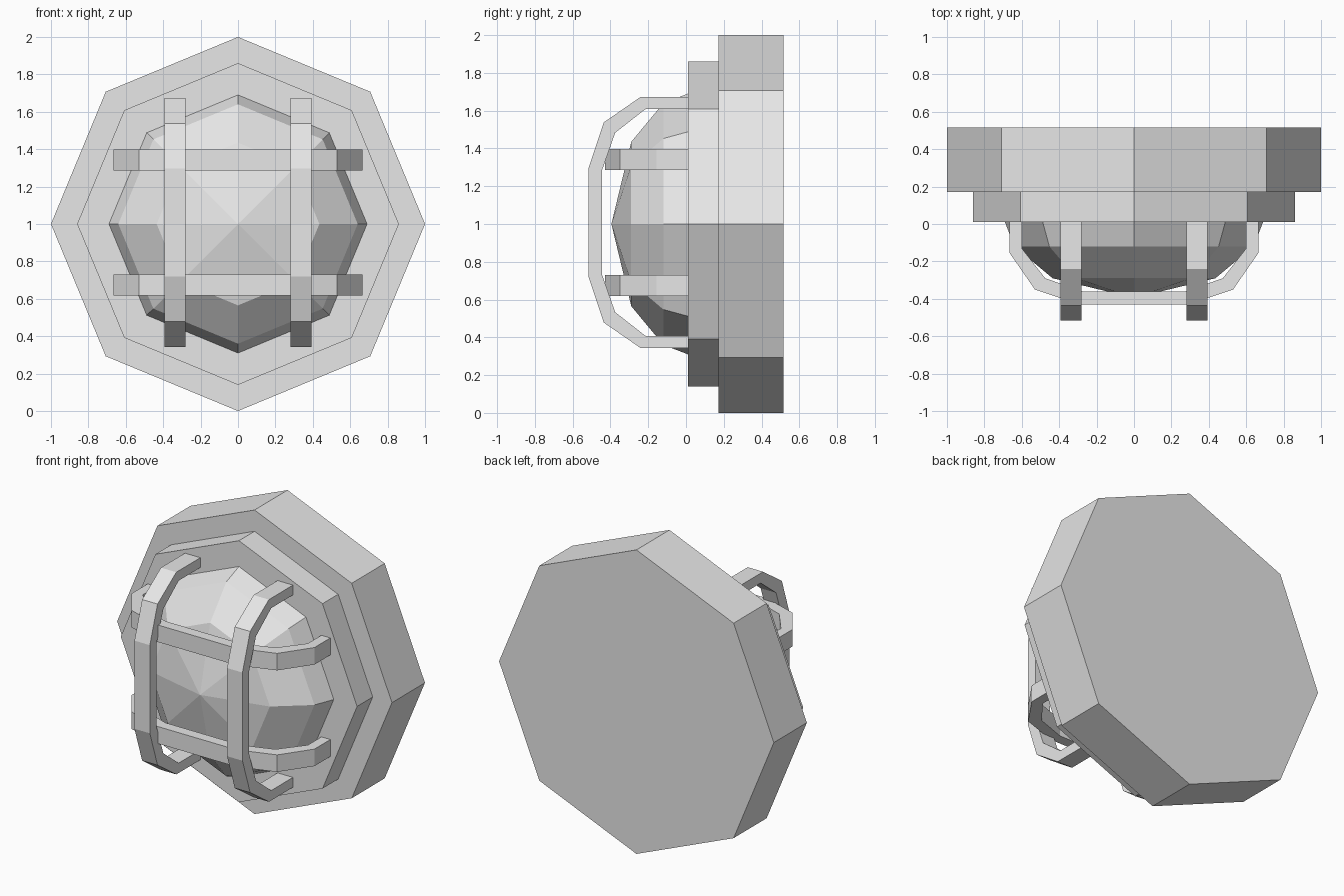
import bpy, bmesh, math
from mathutils import Vector

cube = bpy.data.objects.get("Cube")
if cube:
    bpy.data.objects.remove(cube, do_unlink=True)

grey = bpy.data.materials.new("plain_grey")
grey.use_nodes = True
grey.diffuse_color = (0.8, 0.8, 0.8, 1)
grey.node_tree.nodes["Principled BSDF"].inputs["Base Color"].default_value = grey.diffuse_color

SIDES = 8
MID = 1.0     # height of the lamp axis
FACE = 0.01   # y of the plate that carries the dome and the bars


def finish(name, bm):
    bmesh.ops.recalc_face_normals(bm, faces=bm.faces)
    mesh = bpy.data.meshes.new(name)
    bm.to_mesh(mesh)
    bm.free()
    mesh.materials.append(grey)
    obj = bpy.data.objects.new(name, mesh)
    bpy.context.collection.objects.link(obj)
    return obj


def bridge(bm, loops):
    """Join neighbouring vertex loops with quads."""
    for a, b in zip(loops, loops[1:]):
        n = len(a)
        for i in range(n):
            j = (i + 1) % n
            bm.faces.new((a[i], a[j], b[j], b[i]))


def turned(name, profile, tip=None):
    """Eight-sided solid around the y axis from (radius, y) pairs."""
    bm = bmesh.new()
    loops = []
    for r, y in profile:
        angles = [math.tau * i / SIDES for i in range(SIDES)]
        loops.append([bm.verts.new((r * math.cos(a), y, MID + r * math.sin(a))) for a in angles])
    bridge(bm, loops)
    bm.faces.new(loops[0])
    if tip is None:
        bm.faces.new(loops[-1])
    else:
        apex = bm.verts.new((0, tip, MID))
        last = loops[-1]
        for i in range(SIDES):
            bm.faces.new((last[i], last[(i + 1) % SIDES], apex))
    return finish(name, bm)


# Stepped backplate and faceted dome
turned("backplate", [(1, 0.515), (1, 0.172)])
turned("mounting_ring", [(0.86, 0.172), (0.86, FACE)])
turned("lamp_dome", [(0.69, FACE), (0.64, -0.12), (0.435, -0.29)], tip=-0.395)

# Half of the guard bar outline: (offset from axis, y)
OUTER = [(0.665, FACE), (0.665, -0.24), (0.53, -0.435), (0.29, -0.515)]
INNER = [(0.6, FACE), (0.6, -0.215), (0.475, -0.375), (0.275, -0.445)]
HALF_WIDTH = 0.056


def whole(half):
    return half + [(-u, y) for u, y in reversed(half)]


def guard_bar(name, place, shift):
    """Bent bar; place(u, y, w) maps bar coordinates into the model."""
    bm = bmesh.new()
    loops = []
    for i, (o, n) in enumerate(zip(whole(OUTER), whole(INNER))):
        dy = 0 if i in (0, 2 * len(OUTER) - 1) else shift
        corners = [(o, -1), (o, 1), (n, 1), (n, -1)]
        loops.append([bm.verts.new(place(u, y + dy, s * HALF_WIDTH)) for (u, y), s in corners])
    bridge(bm, loops)
    bm.faces.new(loops[0])
    bm.faces.new(loops[-1])
    return finish(name, bm)


# Two upright bars in front, two level bars set behind them
for side, label in ((1, "left"), (-1, "right")):
    guard_bar("upright_bar_" + label,
              lambda u, y, w: Vector((side * 0.337 + w, y, MID + u + 0.008)), 0)
for side, label in ((1, "upper"), (-1, "lower")):
    guard_bar("level_bar_" + label,
              lambda u, y, w: Vector((u, y, MID + 0.008 + side * 0.334 + w)), 0.085)
